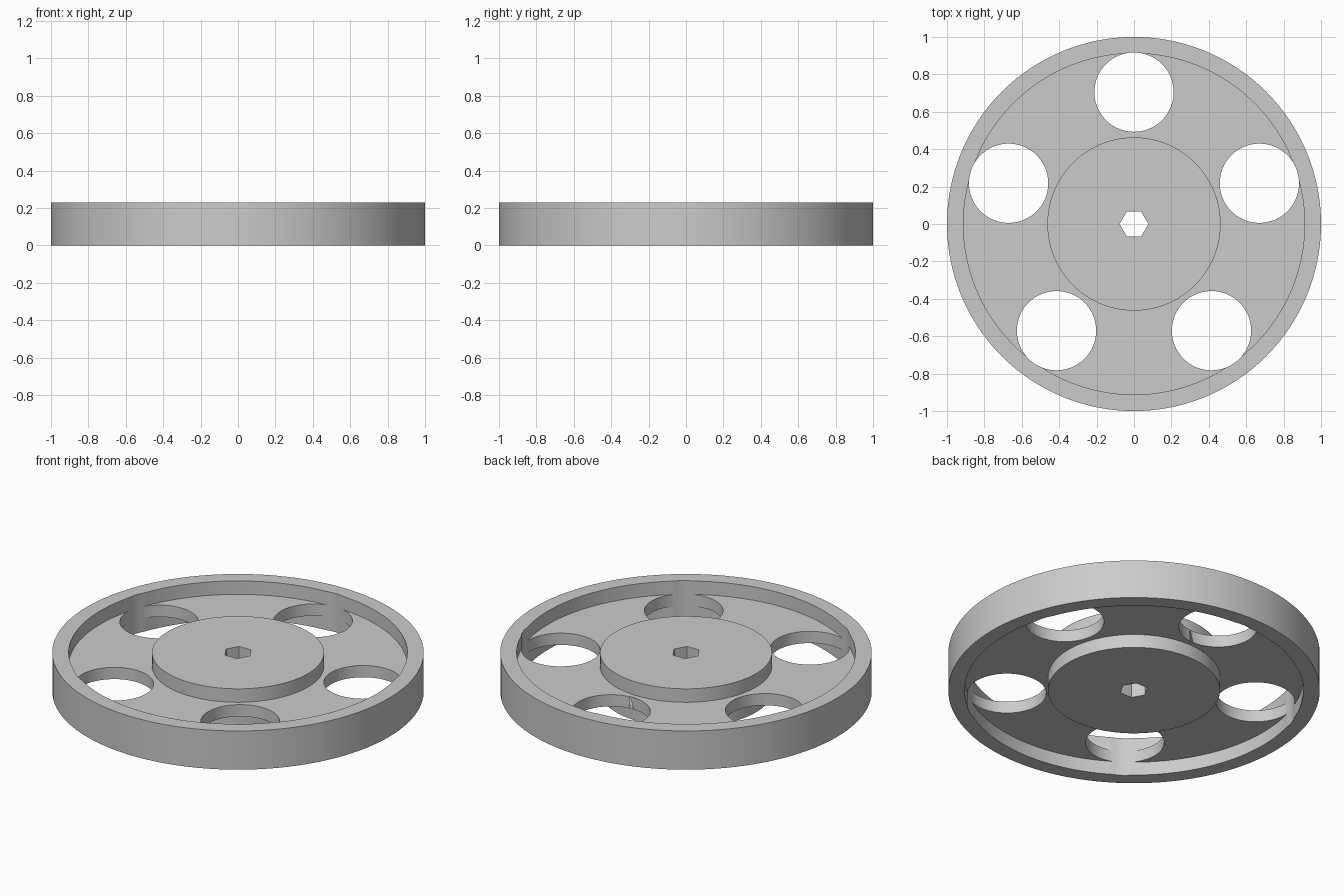
import bpy
import bmesh
from math import cos, sin, radians, tau

cube = bpy.data.objects.get("Cube")
if cube:
    bpy.data.objects.remove(cube, do_unlink=True)

HEIGHT, RECESS = 0.23, 0.08
RIM_R, RIM_INNER, HUB_R = 1.0, 0.912, 0.463
HOLE_R, HOLE_CENTRE, HEX_R = 0.212, 0.705, 0.077
SEGMENTS = 128

grey = bpy.data.materials.new("plain grey")
grey.use_nodes = True
grey.diffuse_color = (0.6, 0.6, 0.6, 1)
grey.node_tree.nodes["Principled BSDF"].inputs["Base Color"].default_value = (0.6, 0.6, 0.6, 1)


def lathe(name, profile):
    """Turn a (radius, z) profile around z and close its two ends with discs."""
    bm = bmesh.new()
    rings = [[bm.verts.new((r * cos(tau * i / SEGMENTS), r * sin(tau * i / SEGMENTS), z))
              for i in range(SEGMENTS)] for r, z in profile]
    for low, high in zip(rings, rings[1:]):
        for i in range(SEGMENTS):
            j = (i + 1) % SEGMENTS
            bm.faces.new((low[i], low[j], high[j], high[i]))
    bm.faces.new(rings[0])
    bm.faces.new(rings[-1])
    bmesh.ops.recalc_face_normals(bm, faces=bm.faces)
    mesh = bpy.data.meshes.new(name)
    bm.to_mesh(mesh)
    bm.free()
    mesh.materials.append(grey)
    obj = bpy.data.objects.new(name, mesh)
    bpy.context.collection.objects.link(obj)
    return obj


def cut(target, radius, sides, x, y, turn=0):
    """Drill a prism-shaped hole through the target along z."""
    bpy.ops.mesh.primitive_cylinder_add(vertices=sides, radius=radius, depth=1,
                                        location=(x, y, HEIGHT / 2), rotation=(0, 0, turn))
    cutter = bpy.context.object
    cutter.name = "hole_cutter"
    cutter.hide_render = True
    cutter.data.materials.append(grey)
    mod = target.modifiers.new("hole", "BOOLEAN")
    mod.operation = "DIFFERENCE"
    mod.solver = "EXACT"
    mod.object = cutter
    bpy.context.view_layer.objects.active = target
    bpy.ops.object.modifier_apply(modifier=mod.name)
    bpy.data.objects.remove(cutter, do_unlink=True)


# Wheel body: raised hub, thin web and tall rim, the same on both sides
lower = [(HUB_R, 0), (HUB_R, RECESS), (RIM_INNER, RECESS), (RIM_INNER, 0), (RIM_R, 0)]
upper = [(r, HEIGHT - z) for r, z in reversed(lower)]
wheel = lathe("wheel", lower + upper)

# Five round lightening holes that just graze the rim
for k in range(5):
    a = radians(90 + 72 * k)
    cut(wheel, HOLE_R, 64, HOLE_CENTRE * cos(a), HOLE_CENTRE * sin(a))

# Hexagonal axle hole with corners along x
cut(wheel, HEX_R, 6, 0, 0, radians(90))

# Smooth round walls, crisp edges
bpy.ops.object.select_all(action="DESELECT")
wheel.select_set(True)
bpy.context.view_layer.objects.active = wheel
bpy.ops.object.shade_smooth_by_angle(angle=radians(30))
